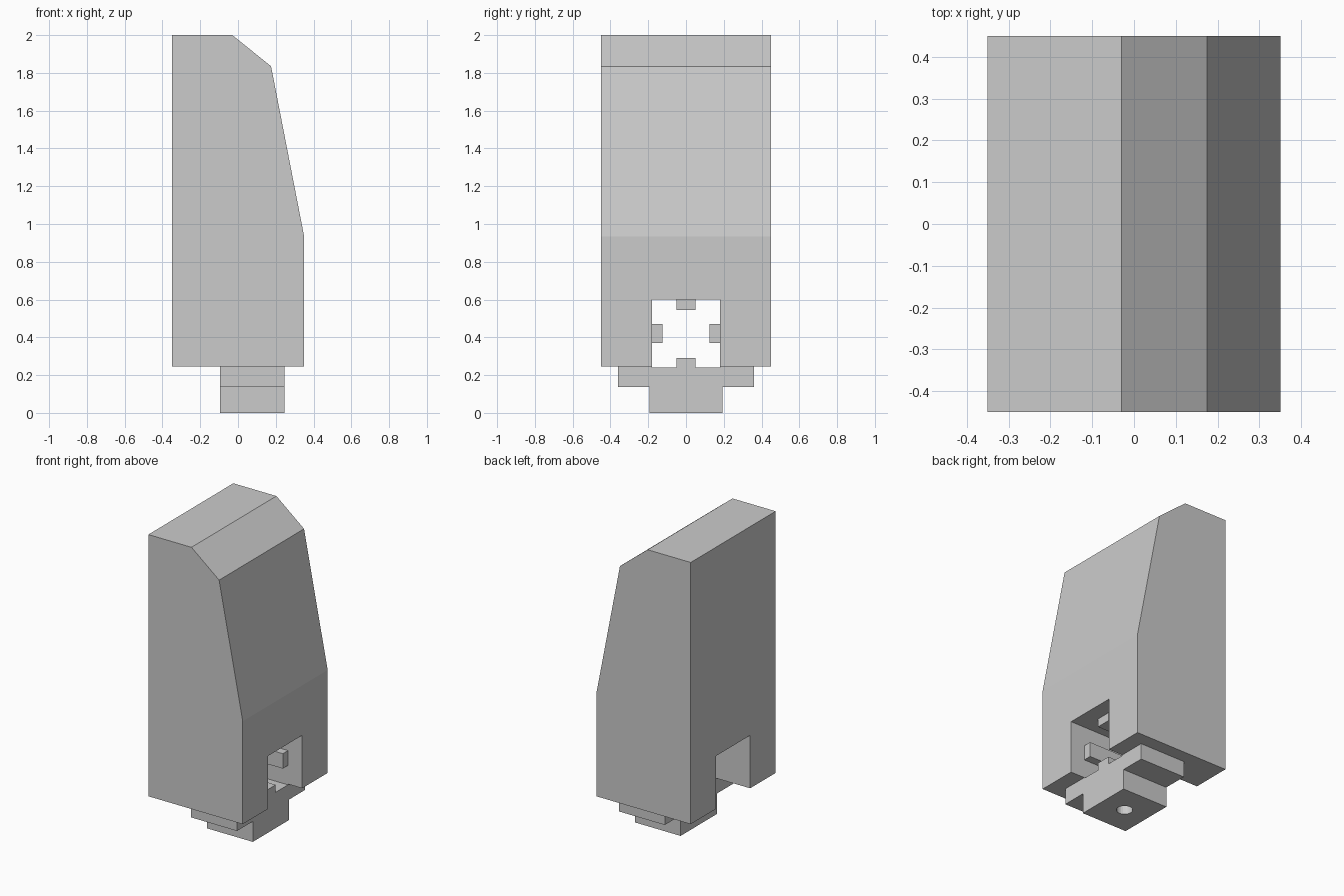
import bpy, bmesh
from mathutils import Vector

if "Cube" in bpy.data.objects:
    bpy.data.objects.remove(bpy.data.objects["Cube"])


def prism(name, pts, axis, lo, hi):
    """Extrude a profile along 'x' (pts are y,z) or 'y' (pts are x,z)."""
    bm = bmesh.new()
    place = (lambda a, b: (lo, a, b)) if axis == 'x' else (lambda a, b: (a, lo, b))
    face = bm.faces.new([bm.verts.new(place(a, b)) for a, b in pts])
    ext = bmesh.ops.extrude_face_region(bm, geom=[face])
    step = Vector((hi - lo, 0, 0)) if axis == 'x' else Vector((0, hi - lo, 0))
    bmesh.ops.translate(bm, vec=step,
                        verts=[v for v in ext['geom'] if isinstance(v, bmesh.types.BMVert)])
    bmesh.ops.recalc_face_normals(bm, faces=bm.faces)
    return finish(name, bm)


def finish(name, bm):
    mesh = bpy.data.meshes.new(name)
    bm.to_mesh(mesh)
    bm.free()
    obj = bpy.data.objects.new(name, mesh)
    bpy.context.collection.objects.link(obj)
    return obj


def box(name, x, y, z):
    return prism(name, [(y[0], z[0]), (y[1], z[0]), (y[1], z[1]), (y[0], z[1])], 'x', *x)


def cut(obj, cutter):
    mod = obj.modifiers.new("cut", 'BOOLEAN')
    mod.operation = 'DIFFERENCE'
    mod.solver = 'EXACT'
    mod.object = cutter
    cutter.hide_render = True
    bpy.context.view_layer.objects.active = obj
    bpy.ops.object.modifier_apply(modifier=mod.name)
    bpy.data.objects.remove(cutter)


CLIP_X = (-0.095, 0.245)

# Main body: side profile with sloped front, run across the width
body = prism("body", [(-0.35, 0.245), (0.35, 0.245), (0.35, 0.935),
                      (0.175, 1.835), (-0.03, 2.0), (-0.35, 2.0)], 'y', -0.45, 0.45)

# Square channel through the underside
cut(body, box("channel_cutter", (-0.5, 0.5), (-0.18, 0.18), (0.1, 0.6)))

# Locking tabs inside the channel
box("top_tab", CLIP_X, (-0.05, 0.05), (0.545, 0.6))
for side, y in (("left", (-0.18, -0.125)), ("right", (0.125, 0.18))):
    box(side + "_tab", CLIP_X, y, (0.37, 0.47))

# Stepped foot with flanges and a raised middle tab
half = [(0.193, 0.0), (0.193, 0.137), (0.36, 0.137), (0.36, 0.245),
        (0.18, 0.245), (0.18, 0.24), (0.05, 0.24), (0.05, 0.29)]
foot = prism("foot", half + [(-y, z) for y, z in reversed(half)], 'x', *CLIP_X)

# Round pin hole in the foot's underside
bm = bmesh.new()
bmesh.ops.create_cone(bm, cap_ends=True, segments=24, radius1=0.05, radius2=0.05, depth=0.3)
hole = finish("hole_cutter", bm)
hole.location = (0.075, 0, -0.03)
bpy.context.view_layer.update()
cut(foot, hole)
